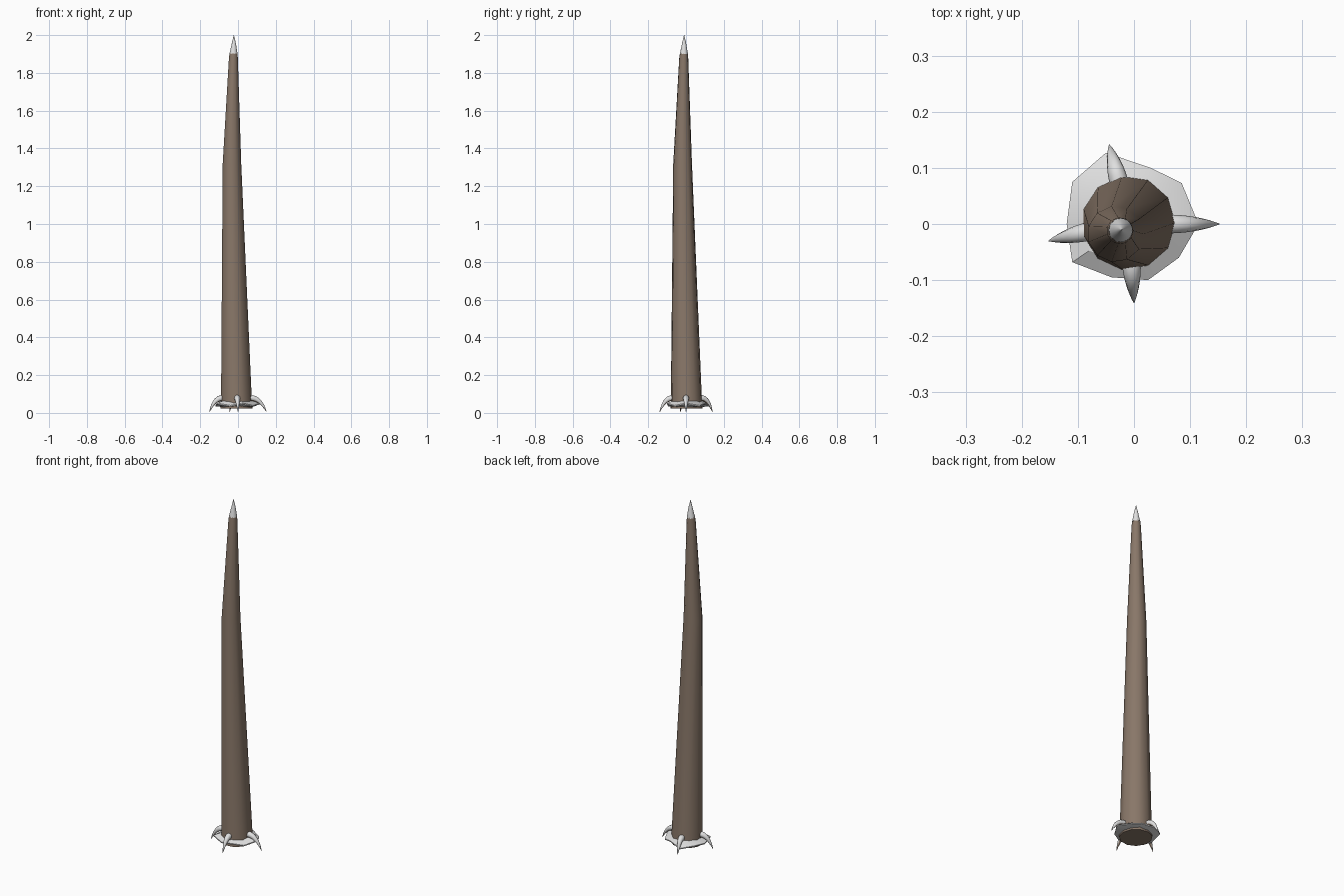
import bpy, bmesh, math
from mathutils import Vector

cube = bpy.data.objects.get("Cube")
if cube:
    bpy.data.objects.remove(cube, do_unlink=True)


def material(name, rgb):
    m = bpy.data.materials.new(name)
    m.use_nodes = True
    m.diffuse_color = (*rgb, 1)
    bsdf = next(n for n in m.node_tree.nodes if n.type == 'BSDF_PRINCIPLED')
    bsdf.inputs["Base Color"].default_value = (*rgb, 1)
    return m


BROWN = material("brown_hide", (0.25, 0.185, 0.14))
WHITE = material("pale_bone", (0.74, 0.74, 0.74))


def finish(name, bm, mats, angle=40):
    bmesh.ops.recalc_face_normals(bm, faces=bm.faces)
    mesh = bpy.data.meshes.new(name)
    bm.to_mesh(mesh)
    bm.free()
    for m in mats:
        mesh.materials.append(m)
    ob = bpy.data.objects.new(name, mesh)
    bpy.context.collection.objects.link(ob)
    bpy.ops.object.select_all(action='DESELECT')
    ob.select_set(True)
    bpy.context.view_layer.objects.active = ob
    bpy.ops.object.shade_smooth_by_angle(angle=math.radians(angle))
    return ob


def loft(bm, rings):
    """Skin a list of vertex rings and cap both ends."""
    loops = [[bm.verts.new(p) for p in ring] for ring in rings]
    for a, b in zip(loops, loops[1:]):
        n = len(a)
        for i in range(n):
            j = (i + 1) % n
            bm.faces.new((a[i], a[j], b[j], b[i]))
    bm.faces.new(loops[0])
    bm.faces.new(loops[-1])


def circle(x, y, z, r, n):
    return [(x + r * math.cos(math.tau * i / n),
             y + r * math.sin(math.tau * i / n), z) for i in range(n)]


# Leaning tapered column
bm = bmesh.new()
loft(bm, [circle(x, y, z, r, 11) for x, y, z, r in (
    (-0.01, 0.002, 0.022, 0.086), (-0.01, 0.002, 0.07, 0.083),
    (-0.033, -0.018, 1.32, 0.05), (-0.025, -0.012, 1.88, 0.024),
    (-0.024, -0.011, 1.905, 0.021))])
finish("column", bm, [BROWN])

# Pointed tip
bm = bmesh.new()
loft(bm, [circle(x, y, z, r, 24) for x, y, z, r in (
    (-0.024, -0.011, 1.9, 0.0215), (-0.022, -0.01, 1.955, 0.011),
    (-0.022, -0.01, 2.0, 0.0006))])
finish("tip", bm, [WHITE])

# Irregular collar around the foot
outline = [(0.115, 0), (0.085, 0.073), (0.03, 0.1), (-0.05, 0.127), (-0.11, 0.075),
           (-0.12, 0), (-0.11, -0.068), (-0.04, -0.095), (0.025, -0.1), (0.08, -0.06)]


def collar_ring(scale, z, wave):
    return [(x * scale - 0.01 * (1 - scale), y * scale, z + wave * (-1) ** i)
            for i, (x, y) in enumerate(outline)]


bm = bmesh.new()
loft(bm, [collar_ring(0.7, 0.032, 0), collar_ring(1, 0.04, 0.006),
          collar_ring(1, 0.046, 0.006), collar_ring(0.7, 0.064, 0)])
finish("collar", bm, [WHITE], 30)


# Curved claws, pale above and brown underneath
def claw(name, start, end):
    a, b = Vector((*start, 0)), Vector((*end, 0))
    out = (b - a).normalized()
    side = Vector((-out.y, out.x, 0))
    steps, sides = 7, 10
    root, bend, tip = a + Vector((0, 0, 0.078)), a.lerp(b, 0.6), b
    bend.z, tip.z = 0.085, 0.004
    rings = []
    for s in range(steps + 1):
        t = s / steps
        p = root * (1 - t) ** 2 + bend * 2 * t * (1 - t) + tip * t * t
        d = ((bend - root) * (1 - t) + (tip - bend) * t).normalized()
        up = d.cross(side)
        r = 0.016 * (1 - t ** 1.8) + 0.0008
        rings.append([p + r * (side * math.cos(math.tau * k / sides)
                               + up * math.sin(math.tau * k / sides))
                      for k in range(sides)])
    bm = bmesh.new()
    loft(bm, rings)
    bmesh.ops.recalc_face_normals(bm, faces=bm.faces)
    under = Vector((-out.x, -out.y, -1)).normalized()
    for f in bm.faces:
        f.material_index = int(f.normal.dot(under) > 0.35)
    finish(name, bm, [WHITE, BROWN], 50)


claw("left_claw", (0.06, 0), (0.152, 0))
claw("right_claw", (-0.076, -0.012), (-0.152, -0.03))
claw("front_claw", (-0.005, -0.066), (0, -0.14))
claw("back_claw", (-0.027, 0.075), (-0.044, 0.141))
